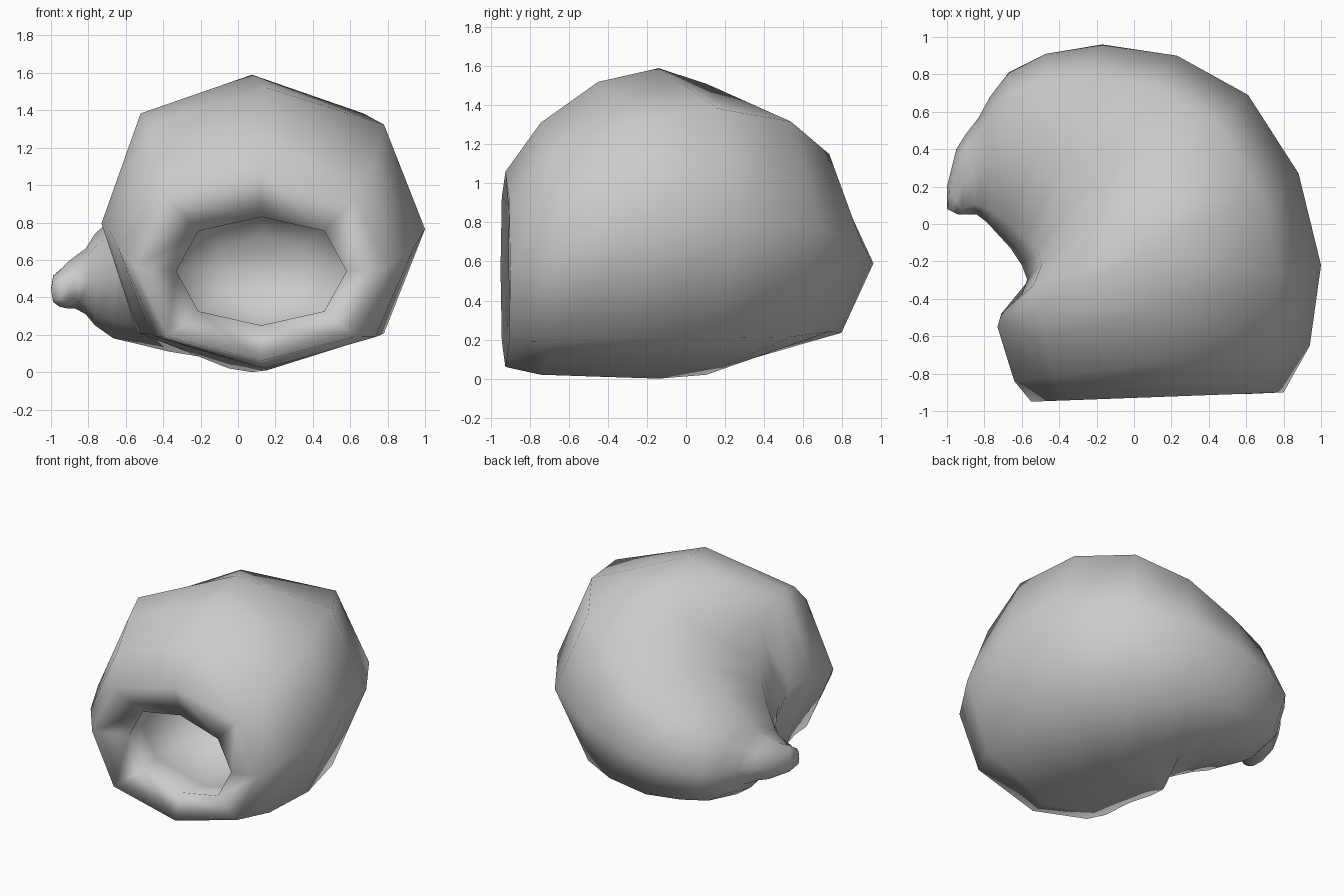
import bpy
import bmesh
from mathutils import Vector

default_cube = bpy.data.objects.get("Cube")
if default_cube:
    bpy.data.objects.remove(default_cube, do_unlink=True)


def flat_material(name, color):
    material = bpy.data.materials.new(name)
    material.use_nodes = True
    material.diffuse_color = color
    shader = material.node_tree.nodes["Principled BSDF"]
    shader.inputs["Base Color"].default_value = color
    return material


# Coiled tube sections: outer x, outer y, inner x, inner y, top z, bottom z
SECTIONS = [
    (.80, -.90, -.55, -.95, 1.06, .06),
    (.94, -.65, -.64, -.84, 1.31, .02),
    (1.0, -.22, -.69, -.68, 1.52, .01),
    (.88, .27, -.73, -.55, 1.59, 0),
    (.61, .69, -.71, -.48, 1.51, .02),
    (.23, .90, -.60, -.38, 1.31, .08),
    (-.17, .96, -.57, -.30, 1.07, .11),
    (-.47, .91, -.60, -.22, .94, .15),
    (-.67, .81, -.66, -.13, .83, .18),
    (-.77, .68, -.76, -.02, .74, .25),
    (-.83, .57, -.80, .02, .66, .31),
    (-.90, .48, -.84, .05, .62, .34),
    (-.95, .40, -.87, .05, .59, .34),
    (-1.0, .20, -.91, .05, .54, .35),
    (-1.0, .08, -.94, .05, .50, .38),
]

# Eight-sided section: points on the axes plus slightly wide diagonals
DIAGONAL = .74
OCTAGON = [(1, 0), (DIAGONAL, DIAGONAL), (0, 1), (-DIAGONAL, DIAGONAL),
           (-1, 0), (-DIAGONAL, -DIAGONAL), (0, -1), (DIAGONAL, -DIAGONAL)]


def add_ring(bm, section):
    outer_x, outer_y, inner_x, inner_y, top, bottom = section
    middle = (top + bottom) / 2
    outer = Vector((outer_x, outer_y, middle))
    inner = Vector((inner_x, inner_y, middle))
    center = (outer + inner) / 2
    across = (outer - inner) / 2
    up = Vector((0, 0, (top - bottom) / 2))
    return [bm.verts.new(center + across * a + up * b) for a, b in OCTAGON]


def bridge(bm, first, second):
    for i in range(len(first)):
        j = (i + 1) % len(first)
        bm.faces.new((first[i], first[j], second[j], second[i]))


# Hollow inside: rounded back, chamber, tilted narrow lip
HOLLOW = [
    (.40, -.06, -.15, -.04, .72, .37),
    (.62, -.25, -.37, -.23, .87, .22),
    (.69, -.57, -.44, -.55, .92, .18),
    (.58, -.91, -.33, -.82, .83, .25),
]

bm = bmesh.new()
rings = [add_ring(bm, section) for section in HOLLOW + SECTIONS]
for first, second in zip(rings, rings[1:]):
    bridge(bm, first, second)
bm.faces.new(rings[0])
bm.faces.new(rings[-1])
bmesh.ops.recalc_face_normals(bm, faces=bm.faces[:])
for face in bm.faces:
    face.smooth = True

mesh = bpy.data.meshes.new("coiled_shell")
bm.to_mesh(mesh)
bm.free()
mesh.materials.append(flat_material("light grey", (.6, .6, .6, 1)))
shell = bpy.data.objects.new("coiled_shell", mesh)
bpy.context.collection.objects.link(shell)
